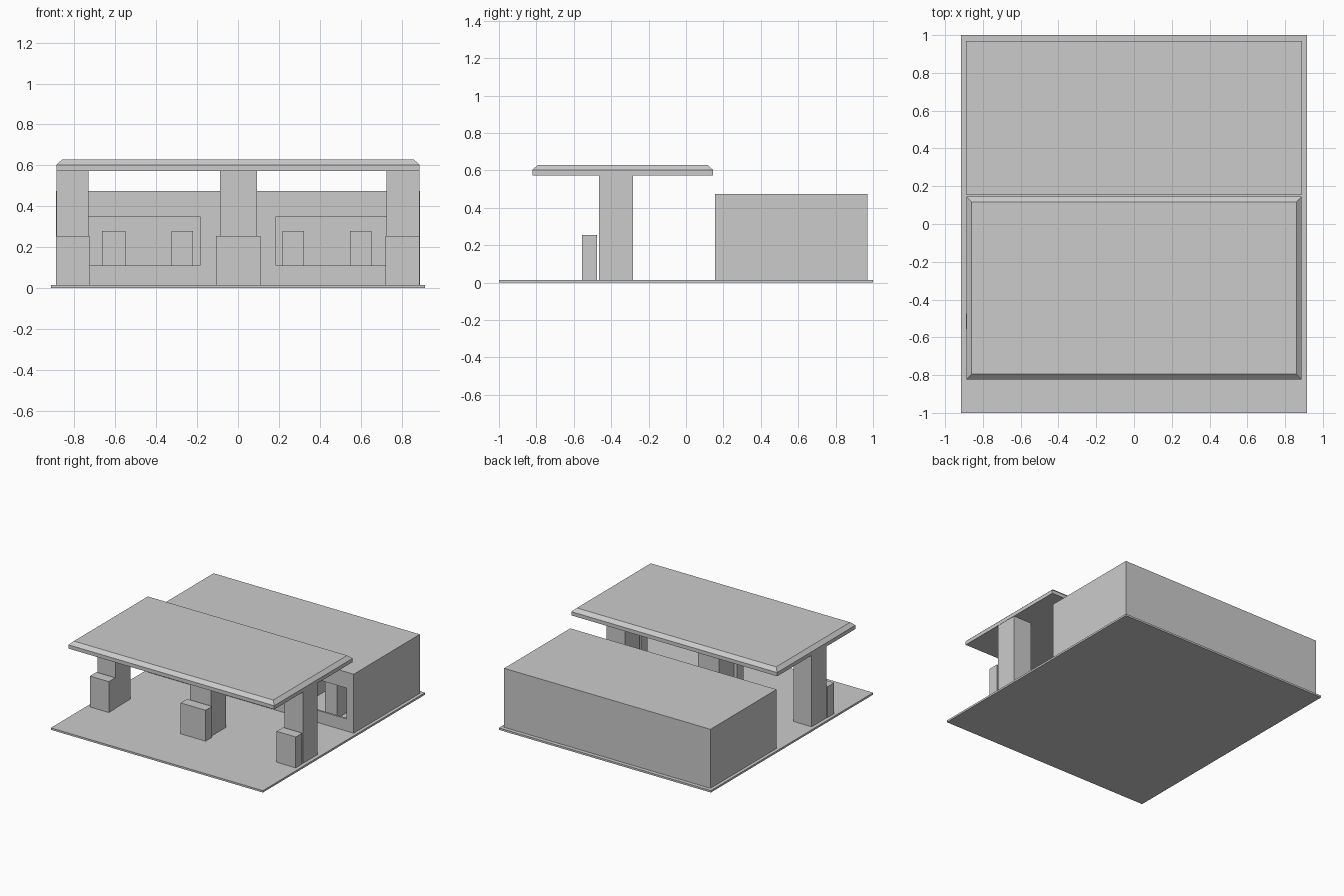
import bpy, bmesh

if "Cube" in bpy.data.objects:
    bpy.data.objects.remove(bpy.data.objects["Cube"])


def box(name, x0, x1, y0, y1, z0, z1, top_inset=0.0):
    """Axis-aligned block; top_inset tapers the top face inward."""
    bm = bmesh.new()
    bmesh.ops.create_cube(bm, size=1)
    for v in bm.verts:
        top = v.co.z > 0
        i = top_inset if top else 0
        v.co.x = x1 - i if v.co.x > 0 else x0 + i
        v.co.y = y1 - i if v.co.y > 0 else y0 + i
        v.co.z = z1 if top else z0
    mesh = bpy.data.meshes.new(name)
    bm.to_mesh(mesh)
    bm.free()
    ob = bpy.data.objects.new(name, mesh)
    bpy.context.collection.objects.link(ob)
    return ob


def cut(target, cutter):
    mod = target.modifiers.new("cut", 'BOOLEAN')
    mod.operation = 'DIFFERENCE'
    mod.solver = 'EXACT'
    mod.object = cutter
    cutter.hide_render = True
    cutter.hide_set(True)


G = 0.015  # top of the ground slab

# Ground slab
box("ground_slab", -0.915, 0.915, -1, 1, 0, G)

# Hollow shop building with two wide window openings
shop = box("shop_building", -0.89, 0.89, 0.155, 0.97, G, 0.475)
cut(shop, box("interior_cutter", -0.875, 0.875, 0.17, 0.955, G - 0.01, 0.465))
for side, x0, x1 in (("left", -0.83, -0.185), ("right", 0.185, 0.83)):
    cut(shop, box(side + "_window_cutter", x0, x1, 0.1, 0.2, 0.11, 0.35))

# Shelves seen through the windows
for i, (a, b) in enumerate(((-0.665, -0.55), (-0.325, -0.22),
                            (0.217, 0.322), (0.547, 0.652))):
    box(f"shelf_{i + 1}", a, b, 0.29, 0.80, G, 0.28)

# Canopy: straight slab edge with a chamfered top
box("canopy_slab", -0.888, 0.888, -0.822, 0.145, 0.573, 0.602)
box("canopy_top", -0.888, 0.888, -0.822, 0.145, 0.602, 0.628, 0.028)

# Pillars and the pump in front of each
for name, p0, p1, q0, q1 in (("left", -0.886, -0.73, -0.89, -0.726),
                             ("middle", -0.088, 0.094, -0.107, 0.109),
                             ("right", 0.726, 0.886, 0.722, 0.887)):
    box(name + "_pillar", p0, p1, -0.465, -0.283, G, 0.573)
    box(name + "_pump", q0, q1, -0.555, -0.475, G, 0.256)
